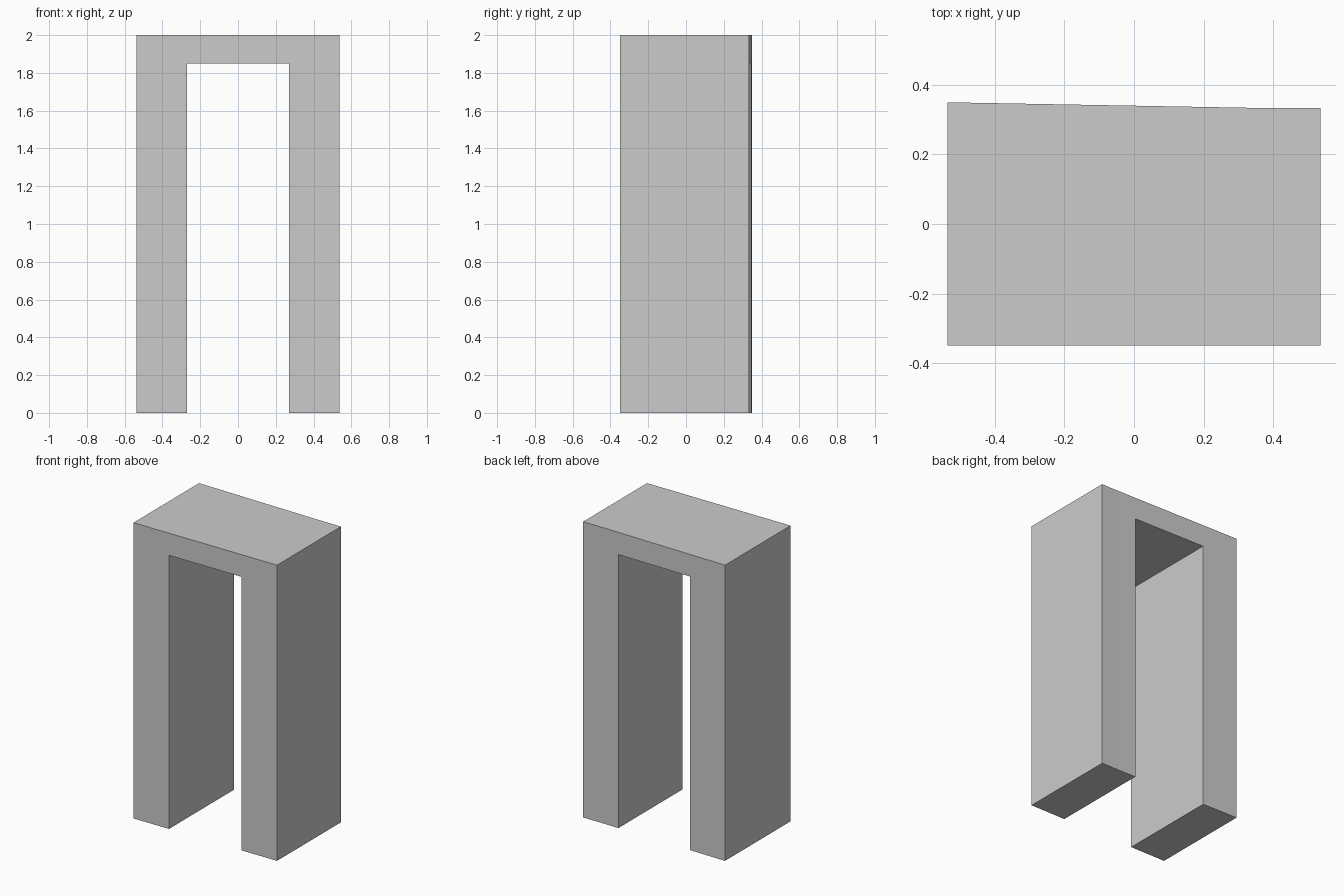
import bpy, bmesh

if "Cube" in bpy.data.objects:
    bpy.data.objects.remove(bpy.data.objects["Cube"])

W, INNER, TOP, SOFFIT, D = 0.537, 0.271, 2.0, 1.85, 0.35


def back_y(x):
    # Back face tapers gently towards +x, then levels off
    return 0.333 + (D - 0.333) * max(0.0, (0.4 - x) / (0.4 + W))


# Doorway-shaped outline in the front plane
outline = [(-W, 0), (-INNER, 0), (-INNER, SOFFIT), (INNER, SOFFIT),
           (INNER, 0), (W, 0), (W, TOP), (-W, TOP)]

bm = bmesh.new()
front = bm.faces.new([bm.verts.new((x, -D, z)) for x, z in outline])

# Extrude to the back
ext = bmesh.ops.extrude_face_region(bm, geom=[front], use_keep_orig=True)
back_verts = [v for v in ext["geom"] if isinstance(v, bmesh.types.BMVert)]
bmesh.ops.translate(bm, verts=back_verts, vec=(0, 2 * D, 0))

# Split at the leg edges and where the back levels off, so faces stay planar
for x in (-INNER, INNER, 0.4):
    bmesh.ops.bisect_plane(bm, geom=bm.verts[:] + bm.edges[:] + bm.faces[:],
                           plane_co=(x, 0, 0), plane_no=(1, 0, 0), dist=1e-5)

# Slant the back
for v in bm.verts:
    if v.co.y > 0:
        v.co.y = back_y(v.co.x)
bmesh.ops.recalc_face_normals(bm, faces=bm.faces[:])

mesh = bpy.data.meshes.new("archway")
bm.to_mesh(mesh)
bm.free()
archway = bpy.data.objects.new("archway", mesh)
bpy.context.collection.objects.link(archway)
